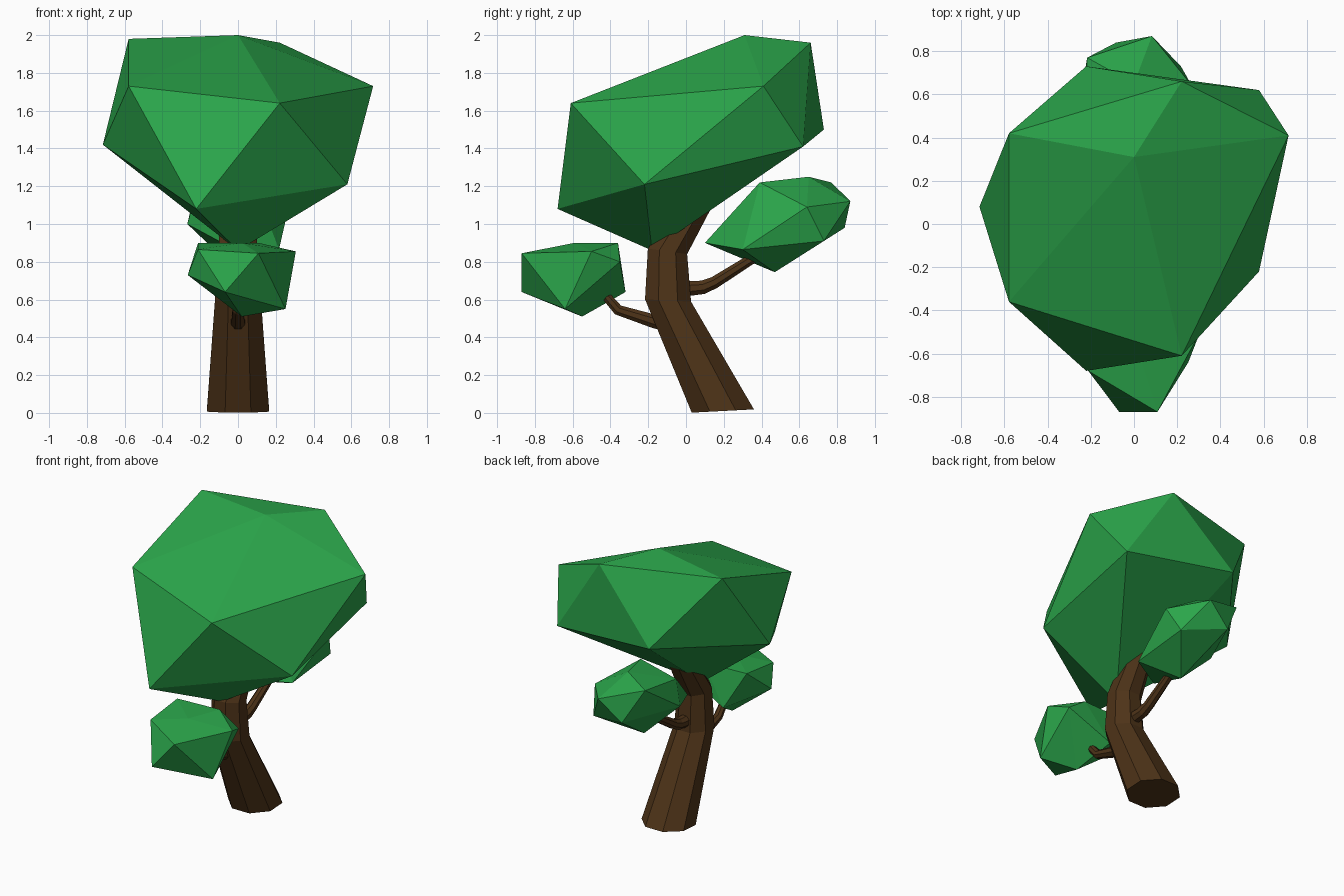
import bpy, bmesh
from math import sin, cos, pi, atan2, degrees, radians

if "Cube" in bpy.data.objects:
    bpy.data.objects.remove(bpy.data.objects["Cube"])


def material(name, rgb):
    m = bpy.data.materials.new(name)
    m.diffuse_color = (*rgb, 1)
    m.use_nodes = True
    m.node_tree.nodes["Principled BSDF"].inputs["Base Color"].default_value = m.diffuse_color
    return m


LEAF = material("leaf_green", (0.024, 0.38, 0.07))
BARK = material("bark_brown", (0.075, 0.033, 0.009))


def finish(bm, name, mat):
    bmesh.ops.recalc_face_normals(bm, faces=bm.faces)
    me = bpy.data.meshes.new(name)
    bm.to_mesh(me)
    bm.free()
    me.materials.append(mat)
    bpy.context.collection.objects.link(bpy.data.objects.new(name, me))


def foliage(name, cx, sx, yz):
    """Sculpted icosahedron: x is scaled, (y, z) is set per vertex.
    Order: bottom, lower ring and upper ring counter-clockwise from +x, top."""
    bm = bmesh.new()
    bmesh.ops.create_icosphere(bm, subdivisions=1, radius=1)
    order = sorted(bm.verts, key=lambda v: (
        round(v.co.z, 2), (degrees(atan2(v.co.y, v.co.x)) + 10) % 360
        if abs(v.co.z) < 0.9 else 0))
    for v, (y, z) in zip(order, yz):
        v.co = (cx + sx * v.co.x, y, z)
    finish(bm, name, LEAF)


def limb(name, rings, sides=8):
    """Loft through rings (y, z, half width, tilt in degrees) on x = 0."""
    bm = bmesh.new()
    loops = []
    for y, z, h, tilt in rings:
        r, t = h / cos(pi / sides), radians(tilt)
        loop = []
        for i in range(sides):
            a = 2 * pi * (i + 0.5) / sides
            d = r * sin(a)
            loop.append(bm.verts.new((r * cos(a), y + d * cos(t), z + d * sin(t))))
        loops.append(loop)
    for a, b in zip(loops, loops[1:]):
        for i in range(sides):
            j = (i + 1) % sides
            bm.faces.new((a[i], a[j], b[j], b[i]))
    bm.faces.new(loops[0][::-1])
    bm.faces.new(loops[-1])
    finish(bm, name, BARK)


# Trunk and its two side branches
limb("trunk", [(0.195, 0.01, 0.165, 3), (-0.095, 0.595, 0.122, -3),
               (-0.098, 0.855, 0.105, -8), (0.12, 1.22, 0.075, -30)])
limb("front_branch", [(-0.08, 0.465, 0.04, 72), (-0.17, 0.485, 0.036, 72),
                      (-0.36, 0.545, 0.028, 55), (-0.46, 0.66, 0.022, 40)])
limb("back_branch", [(-0.03, 0.655, 0.042, -85), (0.09, 0.665, 0.036, -75),
                     (0.15, 0.69, 0.032, -60), (0.42, 0.86, 0.025, -58)])

# Leaf masses
foliage("main_crown", 0, 0.8, [
    (-0.18, 0.86),
    (0.62, 1.41), (0.73, 1.50), (0.08, 1.42), (-0.68, 1.08), (-0.22, 1.21),
    (0.41, 1.73), (0.66, 1.96), (0.42, 1.98), (-0.36, 1.73), (-0.61, 1.64),
    (0.31, 2.0)])
foliage("front_foliage", 0.02, 0.32, [
    (-0.55, 0.51),
    (-0.35, 0.80), (-0.32, 0.64), (-0.58, 0.73), (-0.87, 0.64), (-0.64, 0.55),
    (-0.50, 0.855), (-0.36, 0.90), (-0.38, 0.90), (-0.68, 0.865), (-0.87, 0.845),
    (-0.59, 0.90)])
foliage("back_foliage", 0, 0.3, [
    (0.47, 0.745),
    (0.73, 0.91), (0.84, 0.98), (0.45, 1.0), (0.10, 0.90), (0.30, 0.865),
    (0.64, 1.09), (0.87, 1.12), (0.77, 1.22), (0.42, 1.17), (0.39, 1.22),
    (0.65, 1.25)])
